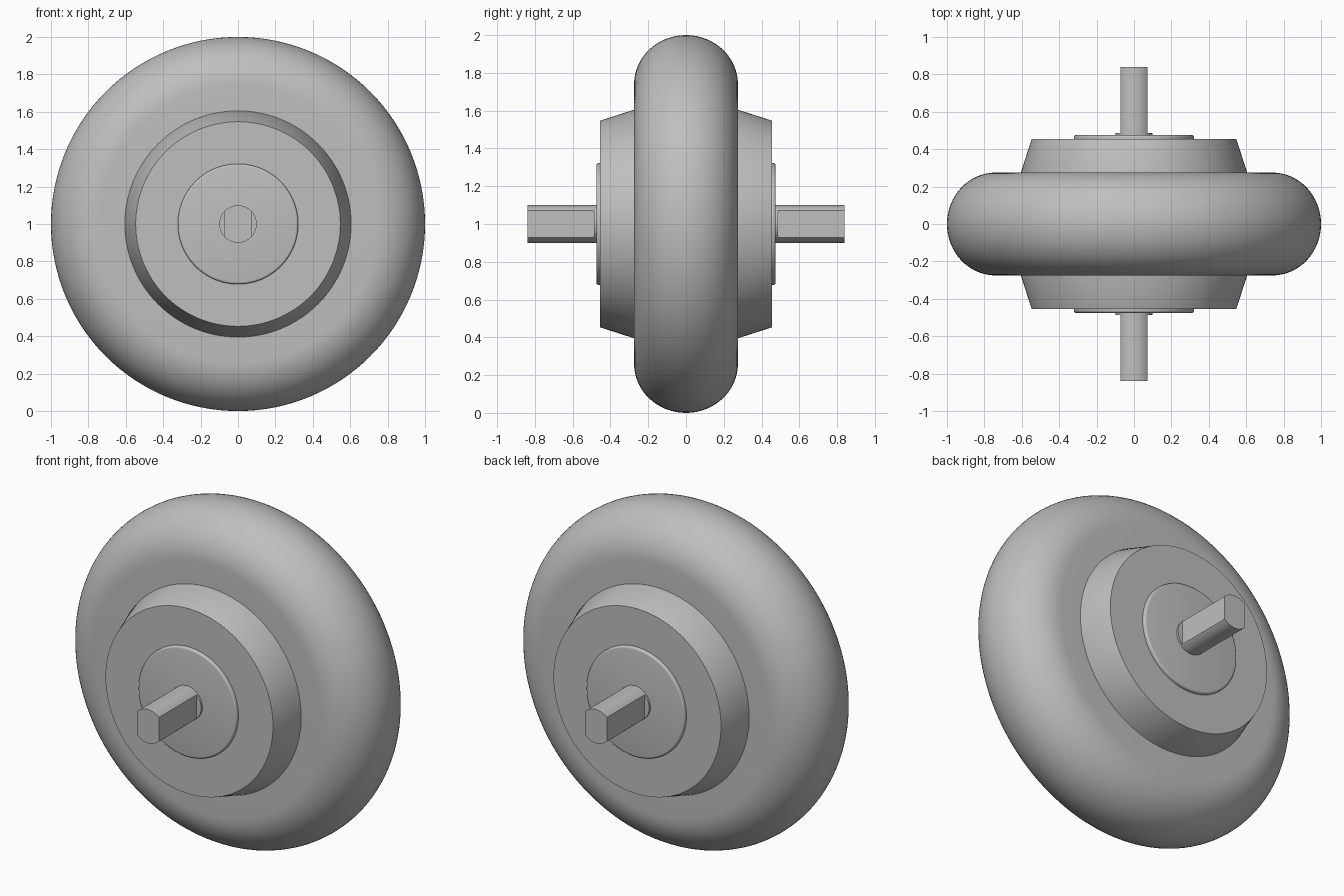
import bpy
import bmesh
from math import sin, cos, pi, radians
from mathutils import Matrix, Vector

cube = bpy.data.objects.get("Cube")
if cube:
    bpy.data.objects.remove(cube)

GREY = (0.52, 0.52, 0.52, 1)
grey = bpy.data.materials.new("plain_grey")
grey.use_nodes = True
grey.diffuse_color = GREY
grey.node_tree.nodes["Principled BSDF"].inputs["Base Color"].default_value = GREY

CENTRE = Vector((0, 0, 1))


def finish(name, bm):
    """Turn a bmesh into a grey object, smooth except at sharp edges."""
    bmesh.ops.recalc_face_normals(bm, faces=bm.faces)
    mesh = bpy.data.meshes.new(name)
    bm.to_mesh(mesh)
    bm.free()
    obj = bpy.data.objects.new(name, mesh)
    bpy.context.collection.objects.link(obj)
    mesh.materials.append(grey)
    obj.location = CENTRE
    bpy.ops.object.select_all(action="DESELECT")
    obj.select_set(True)
    bpy.context.view_layer.objects.active = obj
    bpy.ops.object.shade_smooth_by_angle(angle=radians(30))
    return obj


def lathe(name, profile, steps=128):
    """Spin an open (radius, y) profile about the axle and cap its ends."""
    bm = bmesh.new()
    rings = []
    for r, y in profile:
        rings.append([bm.verts.new((r * cos(2 * pi * i / steps), y,
                                    r * sin(2 * pi * i / steps)))
                      for i in range(steps)])
    for a, b in zip(rings, rings[1:]):
        for i in range(steps):
            j = (i + 1) % steps
            bm.faces.new((a[i], a[j], b[j], b[i]))
    bm.faces.new(rings[0])
    bm.faces.new(rings[-1])
    return finish(name, bm)


# Tyre: flat side walls and a fully rounded tread
WIDTH, ROUND = 0.275, 0.26
arc = [(1 - ROUND + ROUND * cos(a), WIDTH * sin(a))
       for a in (-pi / 2 + pi * k / 32 for k in range(33))]
lathe("tyre", [(0.5, -WIDTH)] + arc + [(0.5, WIDTH)])

for side, s in (("front", -1), ("back", 1)):
    # Tapered motor housing
    lathe(side + "_hub", [(0.605, s * 0.26), (0.605, s * WIDTH), (0.547, s * 0.455)])

    # Bearing cover with a softened rim
    rim = [(0.31 + 0.012 * cos(a), s * (0.463 + 0.012 * sin(a)))
           for a in (pi / 2 * k / 4 for k in range(5))]
    lathe(side + "_cover", [(0.322, s * 0.44)] + rim)

    # Round axle collar
    lathe(side + "_collar", [(0.1, s * 0.46), (0.1, s * 0.487)], 64)

    # Axle stub with two flats
    bm = bmesh.new()
    turn = Matrix.Translation((0, s * 0.65, 0)) @ Matrix.Rotation(pi / 2, 4, "X")
    bmesh.ops.create_cone(bm, cap_ends=True, segments=64, radius1=0.1,
                          radius2=0.1, depth=0.38, matrix=turn)
    for x in (-1, 1):
        cut = bmesh.ops.bisect_plane(
            bm, geom=bm.verts[:] + bm.edges[:] + bm.faces[:],
            plane_co=(x * 0.071, 0, 0), plane_no=(x, 0, 0), clear_outer=True)
        rim_edges = [e for e in cut["geom_cut"] if isinstance(e, bmesh.types.BMEdge)]
        bmesh.ops.edgeloop_fill(bm, edges=rim_edges)
    finish(side + "_axle", bm)
